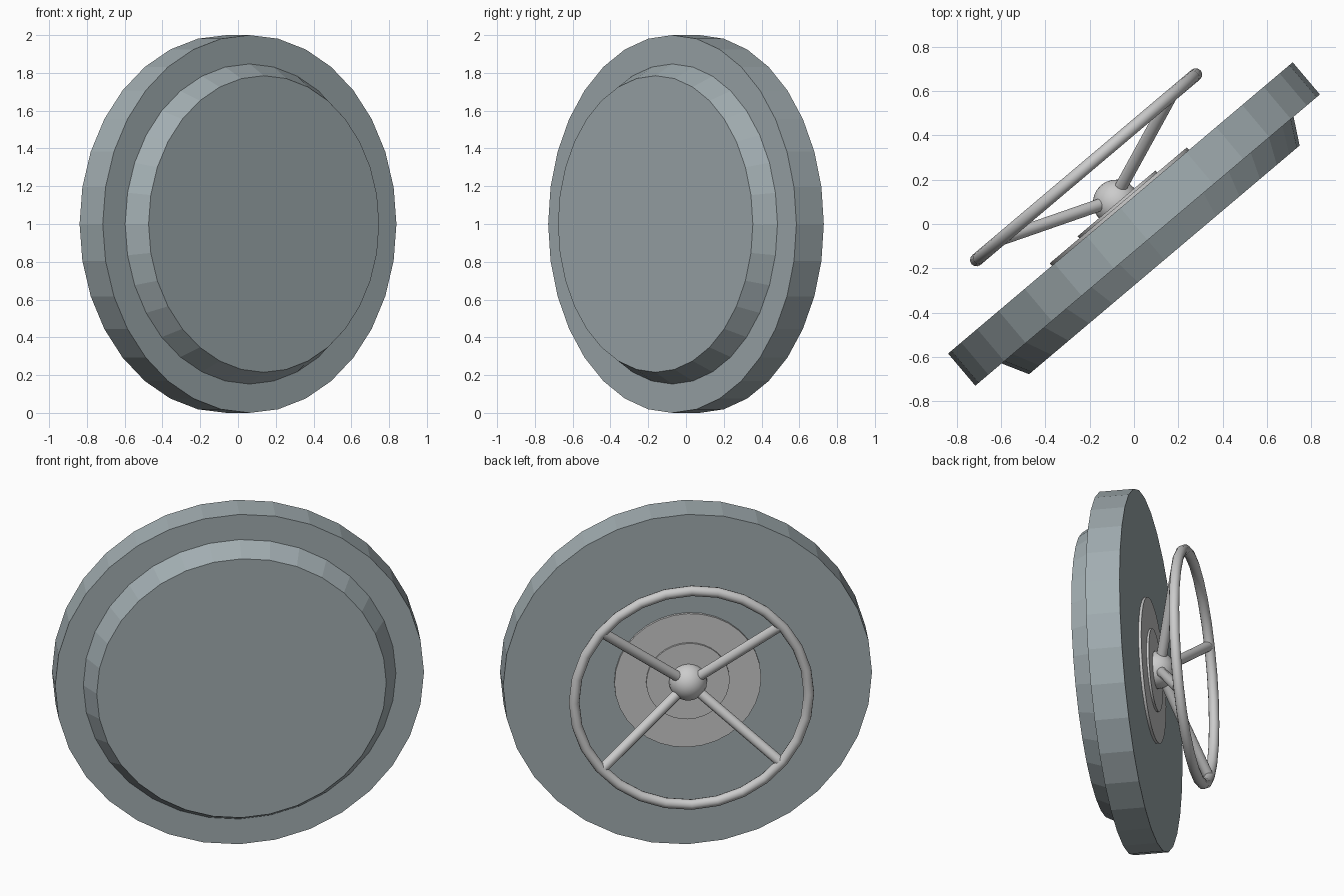
import bpy, math
from mathutils import Matrix, Vector

if "Cube" in bpy.data.objects:
    bpy.data.objects.remove(bpy.data.objects["Cube"])

# Local frame: x across the hatch, y up, z out of the front face
ANG = math.radians(40.2)
ca, sa = math.cos(ANG), math.sin(ANG)
FRAME = Matrix(((ca, 0, sa, 0), (sa, 0, -ca, 0), (0, 1, 0, 1), (0, 0, 0, 1)))
STRETCH = 1.018

door_mat = bpy.data.materials.new("door_grey")
door_mat.diffuse_color = (0.36, 0.42, 0.44, 1)
door_mat.use_nodes = True
door_mat.node_tree.nodes["Principled BSDF"].inputs["Base Color"].default_value = door_mat.diffuse_color


def finish(name, local=Matrix(), mat=None, smooth=False):
    ob = bpy.context.object
    ob.name = name
    ob.data.transform(FRAME @ local)
    if mat:
        ob.data.materials.append(mat)
    if smooth:
        bpy.ops.object.shade_smooth_by_angle(angle=math.radians(40))
    return ob


def disc(name, r1, r2, d1, d2, n, mat=None, stretch=1.0, smooth=False):
    bpy.ops.mesh.primitive_cone_add(vertices=n, radius1=r1, radius2=r2, depth=d2 - d1)
    local = Matrix.Translation((0, 0, (d1 + d2) / 2)) @ Matrix.Diagonal((stretch, 1, 1, 1))
    finish(name, local, mat, smooth)


def ball(name, p, r, n=16):
    bpy.ops.mesh.primitive_uv_sphere_add(segments=n, ring_count=n // 2, radius=r)
    finish(name, Matrix.Translation(p), smooth=True)


# Door slab and tapered plug
disc("door_slab", 1.0, 1.0, -0.095, 0.095, 32, door_mat, STRETCH)
disc("door_plug", 0.85, 0.785, 0.09, 0.212, 32, door_mat, STRETCH)

# Back plates and hub
disc("back_plate", 0.405, 0.405, -0.11, -0.09, 32, smooth=True)
disc("back_plate_inner", 0.23, 0.23, -0.122, -0.10, 32, smooth=True)
ball("wheel_hub", (0, 0, -0.125), 0.105, 24)

# Wheel rim
bpy.ops.mesh.primitive_torus_add(major_segments=28, minor_segments=12,
                                 major_radius=0.648, minor_radius=0.029)
finish("wheel_rim", Matrix.Translation((0, 0, -0.335)), smooth=True)

# Four spokes leaning out from hub to rim
for i, deg in enumerate((40, 140, 220, 320)):
    c, s = math.cos(math.radians(deg)), math.sin(math.radians(deg))
    p = Vector((0.08 * c, 0.08 * s, -0.165))
    q = Vector((0.64 * c, 0.64 * s, -0.33))
    bpy.ops.mesh.primitive_cylinder_add(vertices=14, radius=0.029, depth=(q - p).length)
    rot = (q - p).to_track_quat('Z', 'Y').to_matrix().to_4x4()
    finish(f"wheel_spoke_{i + 1}", Matrix.Translation((p + q) / 2) @ rot, smooth=True)
    ball(f"spoke_root_{i + 1}", p, 0.029, 14)
